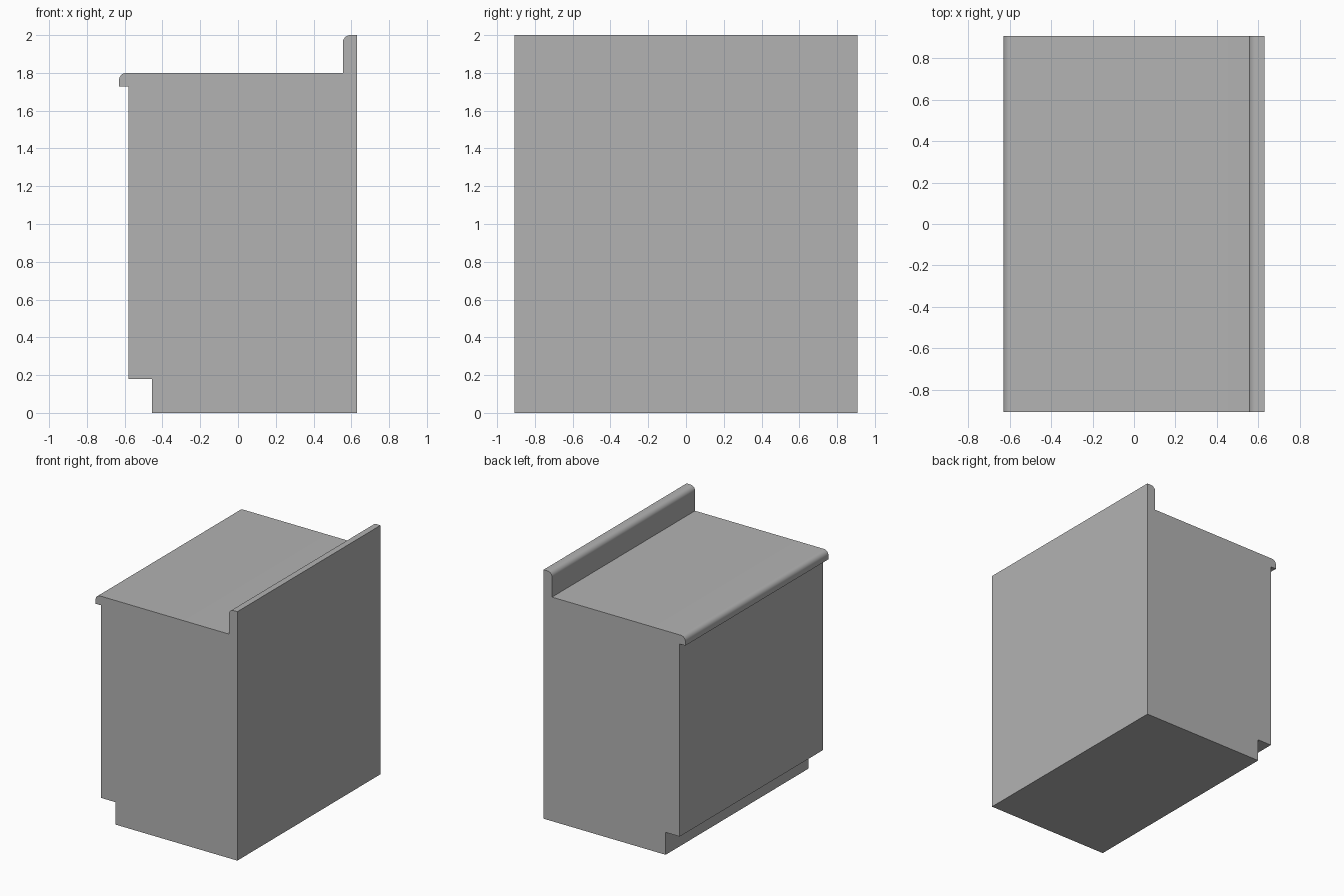
import bpy
import bmesh
from math import sin, cos, pi, radians

if "Cube" in bpy.data.objects:
    bpy.data.objects.remove(bpy.data.objects["Cube"], do_unlink=True)

HALF_DEPTH = 0.908
BACK, FRONT = 0.63, -0.63
DOOR, KICK, SPLASH = -0.58, -0.455, 0.555
KICK_TOP, LIP_BOTTOM, COUNTER, TOP = 0.18, 1.727, 1.8, 2.0


def rounded_corner(x, z, radius, steps=10):
    """Arc replacing an upper corner at (x, z), from its side to its top."""
    angles = [pi - pi / 2 * i / steps for i in range(steps + 1)]
    return [(x + radius + radius * cos(a), z - radius + radius * sin(a)) for a in angles]


# Side outline: toe kick, door face, overhanging worktop lip, backsplash
outline = [(BACK, 0), (KICK, 0), (KICK, KICK_TOP), (DOOR, KICK_TOP),
           (DOOR, LIP_BOTTOM), (FRONT, LIP_BOTTOM)]
outline += rounded_corner(FRONT, COUNTER, 0.04)
outline += [(SPLASH, COUNTER)]
outline += rounded_corner(SPLASH, TOP, 0.04)
outline += [(BACK, TOP)]

# Extrude the outline along the length of the cabinet
bm = bmesh.new()
end = bm.faces.new([bm.verts.new((x, -HALF_DEPTH, z)) for x, z in outline])
extruded = bmesh.ops.extrude_face_region(bm, geom=[end], use_keep_orig=True)
moved = [v for v in extruded["geom"] if isinstance(v, bmesh.types.BMVert)]
bmesh.ops.translate(bm, verts=moved, vec=(0, 2 * HALF_DEPTH, 0))
bmesh.ops.recalc_face_normals(bm, faces=bm.faces)
mesh = bpy.data.meshes.new("base_cabinet_with_worktop")
bm.to_mesh(mesh)
bm.free()

cabinet = bpy.data.objects.new("base_cabinet_with_worktop", mesh)
bpy.context.collection.objects.link(cabinet)

# Plain grey finish
grey = bpy.data.materials.new("light_grey")
grey.use_nodes = True
colour = (0.45, 0.45, 0.45, 1)
grey.diffuse_color = colour
grey.node_tree.nodes["Principled BSDF"].inputs["Base Color"].default_value = colour
mesh.materials.append(grey)

# Smooth the rounded lips, keep the other edges crisp
bpy.ops.object.select_all(action="DESELECT")
cabinet.select_set(True)
bpy.context.view_layer.objects.active = cabinet
bpy.ops.object.shade_smooth_by_angle(angle=radians(30))
